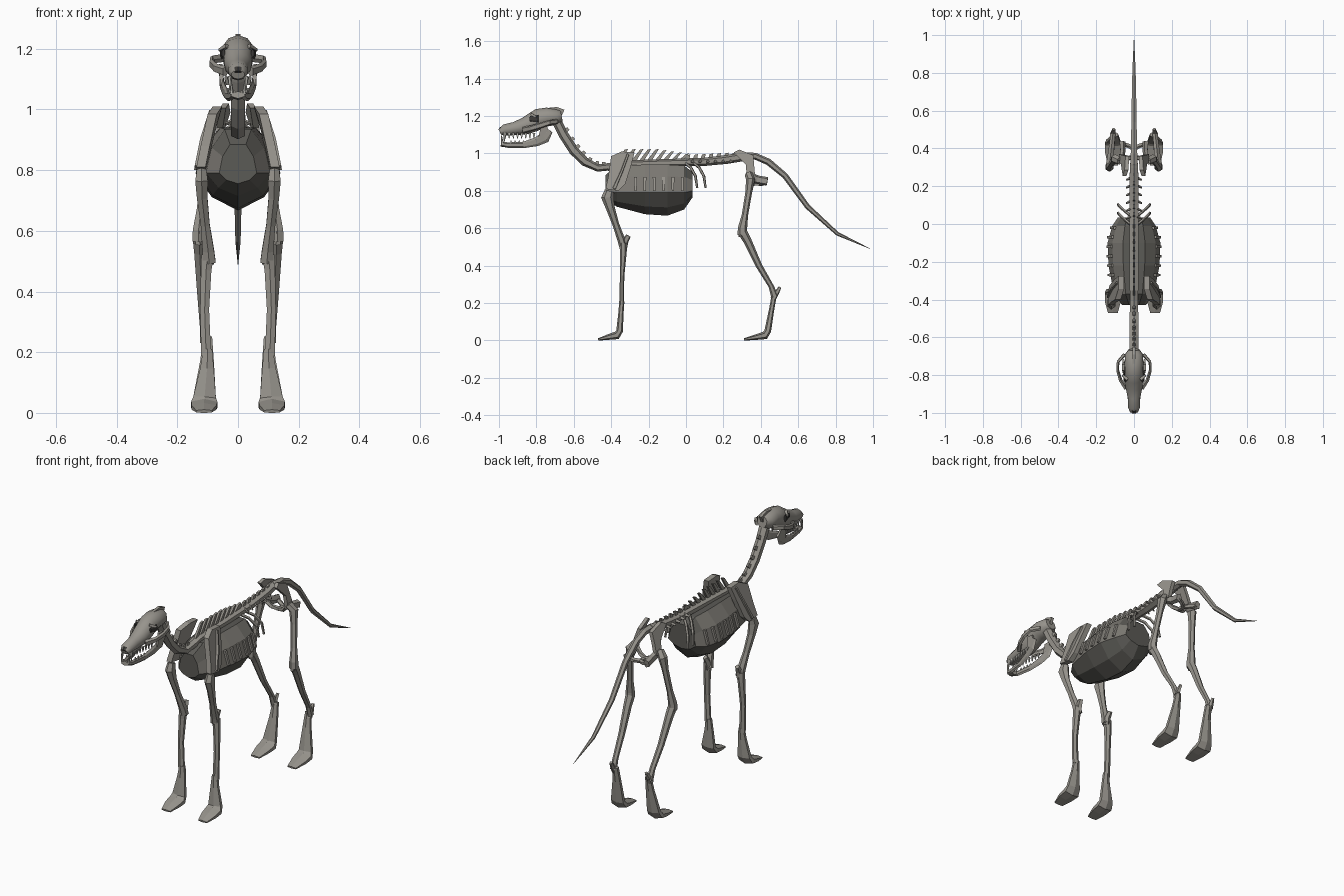
import bpy, bmesh, math
from mathutils import Vector


def material(name, rgb):
    m = bpy.data.materials.new(name)
    m.diffuse_color = (*rgb, 1)
    return m


BONE = material("bone", (0.31, 0.295, 0.265))
RIB = material("rib_grey", (0.20, 0.19, 0.17))
CAGE = material("dark_cage", (0.105, 0.103, 0.092))
HOLLOW = material("socket_dark", (0.045, 0.043, 0.04))
TOOTH = material("tooth", (0.5, 0.49, 0.45))


def finish(name, bm, mat, mirror=False, smooth=None):
    bmesh.ops.recalc_face_normals(bm, faces=bm.faces)
    me = bpy.data.meshes.new(name)
    bm.to_mesh(me)
    bm.free()
    ob = bpy.data.objects.new(name, me)
    bpy.context.collection.objects.link(ob)
    me.materials.append(mat)
    if mirror:
        ob.modifiers.new("mirror", 'MIRROR')
    if smooth:
        bpy.ops.object.select_all(action='DESELECT')
        ob.select_set(True)
        bpy.context.view_layer.objects.active = ob
        bpy.ops.object.shade_smooth_by_angle(angle=math.radians(smooth))
    return ob


def skin(bm, rings):
    for a, b in zip(rings, rings[1:]):
        n = len(a)
        for i in range(n):
            bm.faces.new((a[i], a[(i + 1) % n], b[(i + 1) % n], b[i]))
    bm.faces.new(rings[0])
    bm.faces.new(rings[-1])


def tube(name, pts, sides=6, mirror=True, mat=BONE, smooth=None):
    """Loft along points (x, y, z, half width in x, half depth)."""
    bm = bmesh.new()
    rings = []
    for i, p in enumerate(pts):
        a, b = pts[max(i - 1, 0)], pts[min(i + 1, len(pts) - 1)]
        t = (Vector(b[:3]) - Vector(a[:3])).normalized()
        side = (Vector((1, 0, 0)) - t * t.x).normalized()
        up = t.cross(side)
        ring = []
        for k in range(sides):
            w = math.tau * (k + 0.5) / sides
            ring.append(bm.verts.new(Vector(p[:3]) + side * p[3] * math.cos(w) + up * p[4] * math.sin(w)))
        rings.append(ring)
    skin(bm, rings)
    return finish(name, bm, mat, mirror, smooth)


def plate(name, pts, thick, mirror=True, mat=BONE):
    """Slab from an outline of (x, y, z), thickened along x."""
    bm = bmesh.new()
    skin(bm, [[bm.verts.new((x + s * thick / 2, y, z)) for x, y, z in pts] for s in (-1, 1)])
    return finish(name, bm, mat, mirror)


# Spine and tail
tube("neck", [(0, -.69, 1.17, .028, .026), (0, -.655, 1.10, .026, .026), (0, -.60, 1.015, .026, .026),
              (0, -.54, .955, .026, .024), (0, -.47, .922, .026, .02), (0, -.40, .93, .025, .02)], mirror=False)
tube("back_spine", [(0, -.42, .925, .025, .02), (0, -.35, .94, .026, .022), (0, -.1, .95, .027, .02),
                    (0, .1, .955, .027, .022), (0, .22, .968, .028, .024), (0, .32, .985, .024, .024)],
     mirror=False)
tube("tail", [(0, .30, .985, .022, .022), (0, .37, .985, .02, .018), (0, .44, .955, .018, .018),
              (0, .53, .88, .016, .016), (0, .65, .715, .014, .014), (0, .81, .57, .01, .01),
              (0, .985, .49, .001, .001)], mirror=False)

# Neck vertebra ridges
for y, z, dy, dz in [(-.64, 1.125, .8, .6), (-.61, 1.075, .8, .6), (-.58, 1.035, .75, .65),
                     (-.55, 1.0, .7, .7), (-.515, .965, .5, .85), (-.475, .945, .2, 1), (-.44, .94, 0, 1)]:
    tube("neck_ridge", [(0, y - dy * .02, z - dz * .02, .016, .018),
                        (0, y + dy * .014, z + dz * .014, .006, .012)], 4, False)

# Long and short back spines, leaning backward, with side processes
for i in range(16):
    y = -.37 + i * .041
    h = 1.02 - .035 * max(0, i - 4) / 6 if i < 9 else .99 + (i - 9) * .002
    lean = .045 if i < 9 else .008
    plate("spinous_process", [(0, y - .012, .95), (0, y + .016, .95), (0, y + lean + .016, h + .004),
                              (0, y + lean - .003, h)], .012, False)
    if i > 9:
        tube("side_process", [(.015, y, .962, .006, .012), (.042, y - .012, .952, .004, .006)], 4)

# Rib cage: rows of (y, top z, side z, keel z, half width)
bm = bmesh.new()
rings = []
for y, top, mid, low, w in [(-.43, .885, .79, .755, .062), (-.37, .935, .79, .715, .105), (-.22, .94, .79, .675, .135),
                            (-.1, .94, .79, .667, .14), (-.01, .935, .79, .70, .115), (.035, .90, .80, .765, .085)]:
    half = [(.42, top), (.82, top - (top - mid) * .42), (1, mid), (.62, low + (mid - low) * .36)]
    prof = half + [(0, low)] + [(-a, b) for a, b in reversed(half)]
    rings.append([bm.verts.new((a * w, y, b)) for a, b in prof])
skin(bm, rings)
caps = [f for f in bm.faces if len(f.verts) > 4]
bmesh.ops.poke(bm, faces=caps)
cage = finish("rib_cage", bm, CAGE)
cage.data.materials.append(RIB)
for f in cage.data.polygons:
    f.material_index = int(f.center.z > .785 and abs(f.normal.x) > .75)

# Separate ribs lying on the cage
for i in range(6):
    y = -.27 + i * .05
    w = .128 + .012 * math.sin(math.pi * (i + 1) / 7)
    if i == 5:
        w = .122
    plate("rib", [(w * .83, y - .008, .875), (w * .83, y + .008, .875),
                  (w * 1.0, y + .006, .80), (w * 1.0, y - .006, .80)], .012)

# Floating ribs behind the cage
for y in (.0, .045):
    tube("floating_rib", [(.02, y, .945, .008, .008), (.05, y + .025, .925, .008, .008),
                          (.078, y + .05, .88, .008, .008), (.085, y + .06, .815, .006, .006)], 5)

# Forelegs
plate("shoulder_blade", [(.085, -.40, .985), (.068, -.345, 1.01), (.068, -.275, 1.005), (.09, -.295, .93),
                         (.115, -.325, .835), (.122, -.36, .80), (.122, -.43, .81), (.108, -.415, .88)], .03)
tube("shoulder_blade_ridge", [(.085, -.31, .995, .012, .008), (.112, -.345, .90, .016, .008),
                              (.13, -.385, .81, .016, .012)], 5)
tube("upper_foreleg", [(.12, -.41, .80, .018, .025), (.12, -.42, .765, .024, .034), (.118, -.405, .71, .02, .024),
                       (.108, -.375, .62, .017, .018), (.098, -.345, .535, .022, .021),
                       (.095, -.335, .495, .025, .02)])
tube("elbow_point", [(.095, -.335, .49, .016, .02), (.095, -.325, .53, .016, .018),
                     (.098, -.308, .56, .012, .014)], 5)
tube("lower_foreleg", [(.1, -.335, .52, .024, .02), (.105, -.335, .47, .02, .018), (.11, -.342, .34, .017, .012),
                       (.105, -.343, .19, .019, .012)])

# Hind legs
tube("thigh_bone", [(.075, .335, .89, .02, .022), (.10, .345, .86, .024, .024), (.108, .335, .79, .017, .018),
                    (.122, .315, .67, .016, .017), (.13, .302, .60, .022, .025), (.13, .302, .565, .023, .026)])
tube("kneecap", [(.13, .285, .60, .008, .008), (.13, .295, .555, .014, .014)], 5)
tube("shin_bone", [(.128, .305, .575, .024, .025), (.126, .33, .53, .021, .022), (.12, .39, .40, .017, .017),
                   (.113, .455, .29, .015, .014), (.111, .475, .235, .017, .02)])
tube("heel_bone", [(.111, .465, .22, .013, .016), (.11, .485, .255, .013, .014), (.107, .503, .285, .008, .008)], 5)

# Feet share one shape: (ankle y, ankle z, heel y, toe y)
for label, ya, za, yb, yt in [("fore", -.343, .21, -.355, -.47), ("hind", .473, .25, .437, .31)]:
    tube(label + "_foot", [(.1, ya, za, .017, .014), (.102, ya * .6 + yb * .4, za * .6 + .02, .026, .014),
                           (.11, yb, .05, .043, .018), (.111, yb - .015, .027, .05, .022),
                           (.112, yb - .06, .018, .047, .015), (.112, yt, .005, .03, .006)])

# Pelvis
plate("hip_wing", [(.05, .255, 1.005), (.04, .285, 1.02), (.035, .36, .99), (.055, .365, .93), (.07, .37, .875),
                   (.07, .325, .875), (.06, .32, .94)], .02)
tube("seat_bone", [(.07, .33, .885, .016, .022), (.06, .38, .86, .014, .024), (.062, .435, .85, .018, .024)], 5)
tube("front_hip_bridge", [(.065, .335, .875, .012, .015), (.035, .345, .845, .012, .012),
                          (-.002, .36, .835, .012, .012)], 5)
tube("rear_hip_bridge", [(.06, .425, .85, .012, .014), (.03, .415, .84, .012, .012),
                         (-.002, .395, .835, .012, .012)], 5)
tube("hip_seam", [(0, .35, .835, .014, .01), (0, .405, .835, .014, .01)], 4, False)

# Skull: snout, brow and braincase in one loft
tube("skull", [(0, -.995, 1.115, .022, .016), (0, -.97, 1.125, .033, .03), (0, -.92, 1.132, .034, .035),
               (0, -.865, 1.145, .046, .045), (0, -.82, 1.165, .05, .052), (0, -.785, 1.185, .05, .055),
               (0, -.74, 1.195, .052, .05), (0, -.69, 1.195, .05, .042), (0, -.665, 1.2, .03, .03)],
     10, False, smooth=40)
plate("skull_crest", [(0, -.79, 1.22), (0, -.75, 1.242), (0, -.69, 1.248), (0, -.65, 1.233),
                      (0, -.67, 1.19), (0, -.74, 1.2)], .016, False)
tube("cheek_arch", [(.042, -.87, 1.125, .012, .018), (.072, -.825, 1.135, .01, .016), (.087, -.775, 1.15, .008, .016),
                    (.085, -.73, 1.165, .008, .014), (.05, -.69, 1.17, .01, .014)], 5)
tube("brow_point", [(.035, -.825, 1.208, .012, .01), (.062, -.80, 1.195, .005, .006)], 4)
tube("eye_socket", [(.048, -.835, 1.185, .006, .014), (.054, -.79, 1.185, .006, .02)], 6, mat=HOLLOW)
tube("nose_opening", [(0, -.985, 1.137, .014, .008), (0, -.999, 1.122, .013, .008)], 6, False, HOLLOW)

# Lower jaw
tube("lower_jaw", [(.012, -.985, 1.05, .013, .012), (.022, -.95, 1.044, .009, .015), (.034, -.87, 1.045, .008, .017),
                   (.045, -.80, 1.062, .008, .024), (.053, -.755, 1.085, .008, .03),
                   (.056, -.725, 1.12, .007, .014)], 6)
plate("jaw_hinge", [(.053, -.79, 1.08), (.057, -.775, 1.15), (.057, -.745, 1.15), (.055, -.73, 1.11)], .012)
tube("chin", [(0, -.99, 1.048, .022, .012), (0, -.955, 1.043, .022, .012)], 6, False)

# Teeth: cheek rows, with longer fangs at the front
for i in range(7):
    y, x = -.945 + i * .022, .026 + i * .0025
    tube("upper_tooth", [(x, y, 1.108, .005, .01), (x, y, 1.08, .002, .003)], 4, mat=TOOTH)
    tube("lower_tooth", [(x, y + .01, 1.052, .005, .009), (x, y + .01, 1.07, .002, .003)], 4, mat=TOOTH)
tube("upper_fang", [(.026, -.968, 1.11, .008, .011), (.027, -.972, 1.062, .002, .002)], 5, mat=TOOTH)
tube("lower_fang", [(.02, -.982, 1.05, .007, .009), (.023, -.986, 1.095, .002, .002)], 5, mat=TOOTH)
